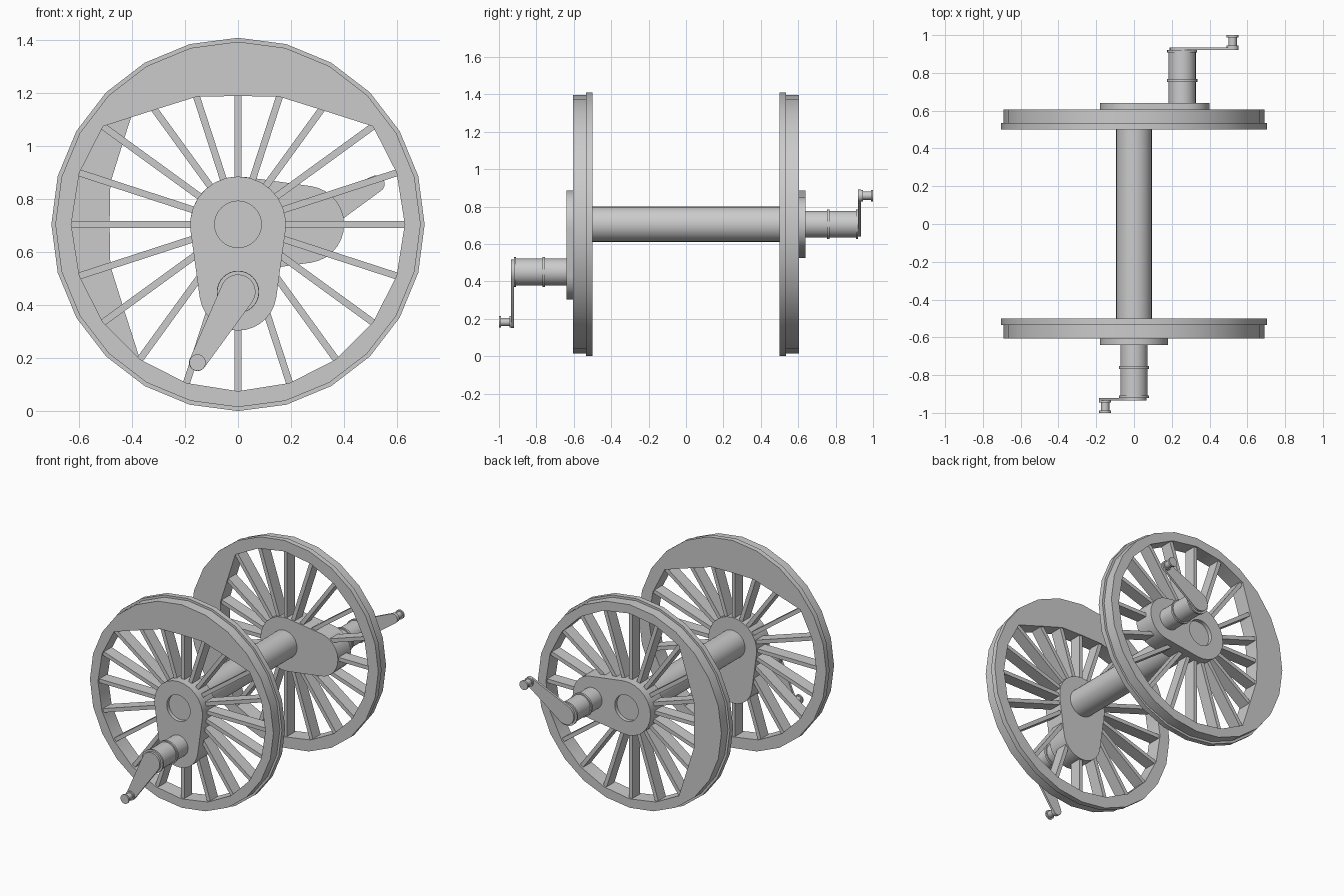
import bpy, bmesh, math
from mathutils import Matrix, Vector

if "Cube" in bpy.data.objects:
    bpy.data.objects.remove(bpy.data.objects["Cube"])

R = 0.705                      # axle height
steel = bpy.data.materials.new("grey_steel")
steel.diffuse_color = (0.6, 0.6, 0.6, 1)
steel.use_nodes = True
steel.node_tree.nodes["Principled BSDF"].inputs["Base Color"].default_value = steel.diffuse_color
FRONT = Matrix.Translation((0, 0, R))
# half turn to the other end, plus a quarter turn on the axle
BACK = FRONT @ Matrix(((0, 0, -1, 0), (0, -1, 0, 0), (-1, 0, 0, 0), (0, 0, 0, 1)))


def ngon(n, r, c=(0, 0)):
    """Points of a regular polygon, first one at the top."""
    return [(c[0] + r * math.sin(2 * math.pi * i / n),
             c[1] + r * math.cos(2 * math.pi * i / n)) for i in range(n)]


def tapered_link(c1, r1, c2, r2, n=14):
    """Outline wrapped around two circles."""
    d = Vector(c2) - Vector(c1)
    a = math.atan2(d.y, d.x)
    t = math.acos((r1 - r2) / d.length)
    pts = []
    for c, r, a0, a1 in ((c1, r1, a + t, a + 2 * math.pi - t), (c2, r2, a - t, a + t)):
        for i in range(n + 1):
            g = a0 + (a1 - a0) * i / n
            pts.append((c[0] + r * math.cos(g), c[1] + r * math.sin(g)))
    return pts


def add_prism(bm, loops, y0, y1):
    """Outline (with optional holes) in x/z, extruded along y."""
    edges = []
    for loop in loops:
        vs = [bm.verts.new((x, y0, z)) for x, z in loop]
        edges += [bm.edges.new((vs[i - 1], vs[i])) for i in range(len(vs))]
    if len(loops) == 1:
        faces = [bm.faces.new(vs)]
    else:
        res = bmesh.ops.triangle_fill(bm, use_beauty=True, edges=edges)
        faces = [g for g in res["geom"] if isinstance(g, bmesh.types.BMFace)]
    res = bmesh.ops.extrude_face_region(bm, geom=faces, use_keep_orig=True)
    for v in res["geom"]:
        if isinstance(v, bmesh.types.BMVert):
            v.co.y = y1


def part(name, prisms, pair=True):
    """One mesh from several prisms, placed at one or both ends."""
    bm = bmesh.new()
    for loops, y0, y1 in prisms:
        add_prism(bm, loops, y0, y1)
    bmesh.ops.recalc_face_normals(bm, faces=bm.faces)
    me = bpy.data.meshes.new(name)
    bm.to_mesh(me)
    bm.free()
    me.materials.append(steel)
    ends = (("front_", FRONT), ("back_", BACK)) if pair else (("", FRONT),)
    for prefix, mat in ends:
        ob = bpy.data.objects.new(prefix + name, me)
        bpy.context.collection.objects.link(ob)
        ob.matrix_world = mat
    bpy.ops.object.select_all(action='DESELECT')
    ob.select_set(True)
    bpy.context.view_layer.objects.active = ob
    bpy.ops.object.shade_smooth_by_angle(angle=math.radians(30))


# Axle
part("axle", [([ngon(32, 0.094)], -0.51, 0.51)], pair=False)

# Rim with flange; the opening narrows at the top to form the counterweight
weight = {0: 0.485, 1: 0.507, 2: 0.535}
opening = []
for i in range(20):
    r = weight.get(min(i, 20 - i), 0.63)
    a = math.radians(18 * i)
    opening.append((r * math.sin(a), r * math.cos(a)))
part("wheel_rim", [([ngon(24, 0.69), opening], -0.605, -0.535),
                   ([ngon(24, 0.705), opening], -0.535, -0.50)])

# Spokes
spokes = []
for i in range(20):
    a = math.radians(18 * i)
    u, s = Vector((math.sin(a), math.cos(a))), Vector((math.cos(a), -math.sin(a)))
    bar = [u * r + s * w for r, w in ((0.12, -.013), (0.635, -.013), (0.635, .013), (0.12, .013))]
    spokes.append(([[tuple(p) for p in bar]], -0.592, -0.51))
part("spokes", spokes)

# Hub with crank boss and recessed axle end
PIN, END = (0, -0.255), (-0.153, -0.522)
hub = tapered_link((0, 0), 0.181, PIN, 0.146)
part("hub", [([hub], -0.615, -0.50),
             ([hub, ngon(32, 0.088)], -0.64, -0.615)])

# Crank pin with collars
part("crank_pin", [([ngon(32, 0.072, PIN)], -0.92, -0.63),
                   ([ngon(32, 0.08, PIN)], -0.767, -0.753),
                   ([ngon(32, 0.079, PIN)], -0.92, -0.908)])

# Return crank arm
part("return_crank", [([tapered_link(PIN, 0.066, END, 0.032)], -0.935, -0.92)])

# Small end pin with two lips
part("end_pin", [([ngon(20, 0.022, END)], -0.995, -0.93),
                 ([ngon(20, 0.031, END)], -1.0, -0.988),
                 ([ngon(20, 0.031, END)], -0.945, -0.935)])
